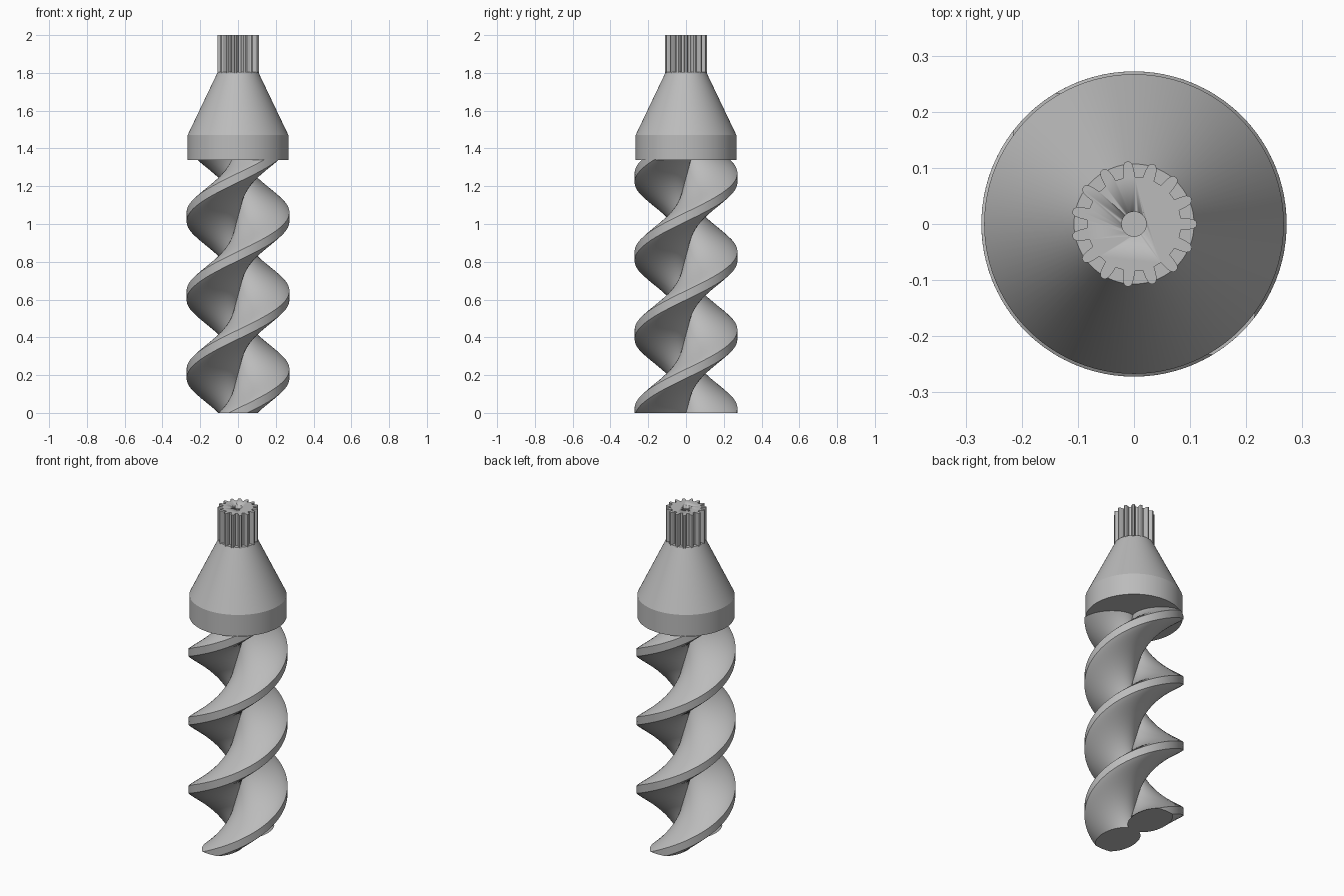
import bpy
import bmesh
from math import sin, cos, pi, tau, radians, sqrt, atan2

cube = bpy.data.objects.get("Cube")
if cube:
    bpy.data.objects.remove(cube, do_unlink=True)

steel = bpy.data.materials.new("grey steel")
steel.use_nodes = True
steel.diffuse_color = (0.5, 0.5, 0.5, 1)
steel.node_tree.nodes["Principled BSDF"].inputs["Base Color"].default_value = (0.5, 0.5, 0.5, 1)


def add_lofted(name, rings, angle=25):
    """Skin a stack of equal-sized point rings and cap both ends."""
    bm = bmesh.new()
    loops = [[bm.verts.new(p) for p in ring] for ring in rings]
    n = len(loops[0])
    for low, high in zip(loops, loops[1:]):
        for i in range(n):
            j = (i + 1) % n
            bm.faces.new((low[i], low[j], high[j], high[i]))
    bm.faces.new(loops[0][::-1])
    bm.faces.new(loops[-1])
    bmesh.ops.recalc_face_normals(bm, faces=bm.faces)
    mesh = bpy.data.meshes.new(name)
    bm.to_mesh(mesh)
    bm.free()
    mesh.materials.append(steel)
    obj = bpy.data.objects.new(name, mesh)
    bpy.context.collection.objects.link(obj)
    bpy.ops.object.select_all(action='DESELECT')
    obj.select_set(True)
    bpy.context.view_layer.objects.active = obj
    bpy.ops.object.shade_smooth_by_angle(angle=radians(angle))
    return obj


def circle(radius, z, sides):
    return [(radius * cos(tau * i / sides), radius * sin(tau * i / sides), z)
            for i in range(sides)]


# Auger flights: an elliptical lobe, trimmed by the outer radius, twisted upward
OUTER, PITCH, TOP = 0.272, 0.83, 1.341
CENTRE, LONG, WIDE = 0.1375, 0.148, 0.104


def lobe_section():
    # find where the ellipse meets the outer radius
    t = 0.0
    while sqrt((CENTRE + LONG * cos(t)) ** 2 + (WIDE * sin(t)) ** 2) > OUTER:
        t += 0.002
    arc = 36
    pts = []
    for i in range(arc + 1):
        a = t + (tau - 2 * t) * i / arc
        pts.append((CENTRE + LONG * cos(a), WIDE * sin(a)))
    edge = atan2(pts[0][1], pts[0][0])
    for i in range(1, 6):
        a = -edge + 2 * edge * i / 6
        pts.append((OUTER * cos(a), OUTER * sin(a)))
    return pts


section = lobe_section()
STEPS = 160
for name, start in (("front_flight", -pi / 2), ("back_flight", pi / 2)):
    rings = []
    for s in range(STEPS + 1):
        z = TOP * s / STEPS
        a = start + tau * z / PITCH
        rings.append([(u * cos(a) - v * sin(a), u * sin(a) + v * cos(a), z)
                      for u, v in section])
    add_lofted(name, rings)

# Collar with its tapered shoulder
add_lofted("collar", [circle(r, z, 96) for r, z in
                      ((0.267, 1.34), (0.267, 1.47), (0.107, 1.805))])

# Splined drive shaft with rounded teeth
TEETH = 15
TOOTH = ((0.084, -0.30), (0.096, -0.25), (0.106, -0.19), (0.111, -0.10),
         (0.112, 0.0), (0.111, 0.10), (0.106, 0.19), (0.096, 0.25), (0.084, 0.30))
outline = [(r * cos(tau * (k + f) / TEETH), r * sin(tau * (k + f) / TEETH))
           for k in range(TEETH) for r, f in TOOTH]
shaft = add_lofted("splined_shaft", [[(x, y, z) for x, y in outline] for z in (1.8, 2.0)])

# Centre hole in the shaft end
cutter = add_lofted("hole_cutter", [circle(0.022, z, 32) for z in (1.94, 2.05)])
cutter.hide_render = True
cut = shaft.modifiers.new("centre_hole", 'BOOLEAN')
cut.operation = 'DIFFERENCE'
cut.solver = 'EXACT'
cut.object = cutter
bpy.context.view_layer.objects.active = shaft
bpy.ops.object.modifier_apply(modifier=cut.name)
bpy.data.objects.remove(cutter, do_unlink=True)
